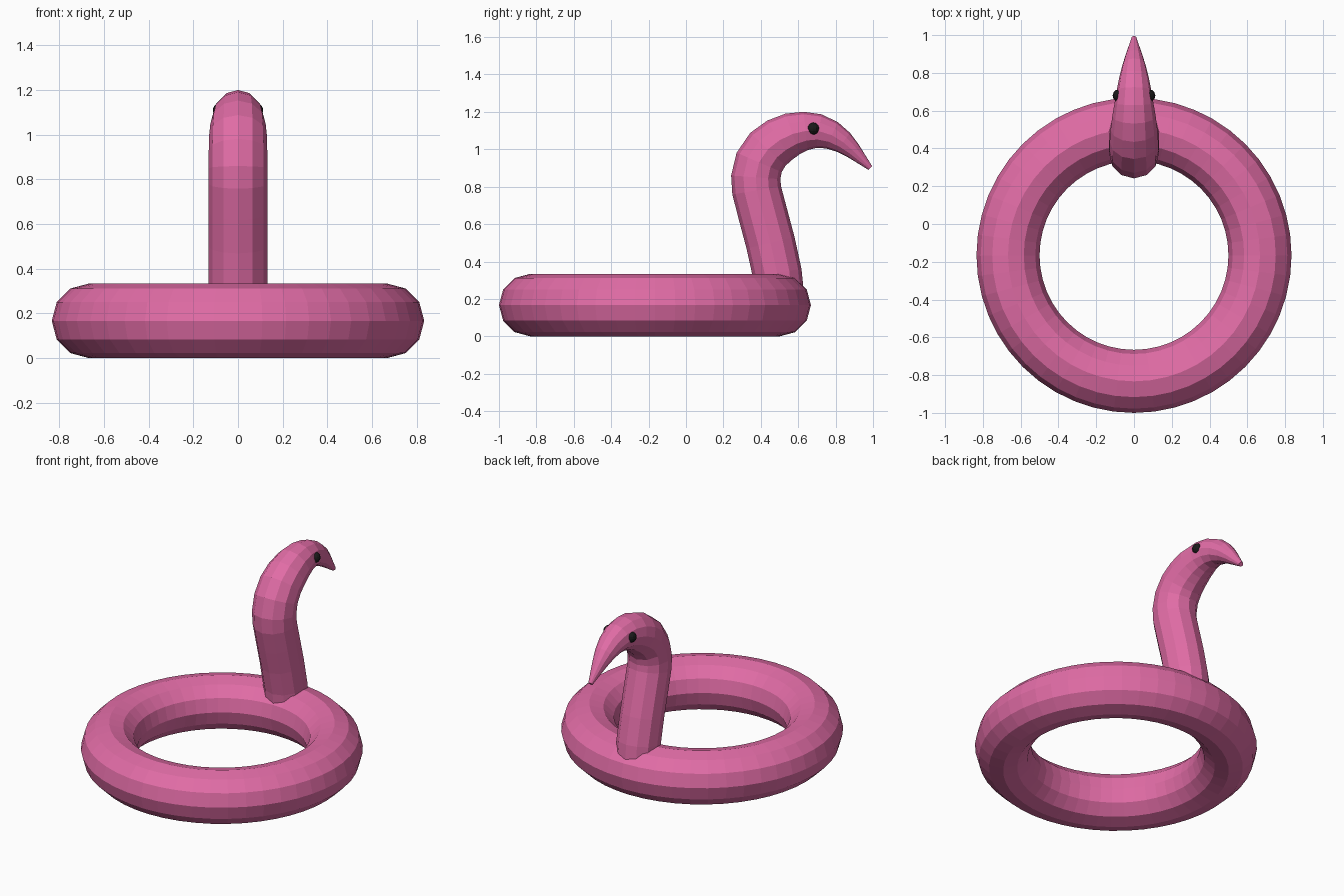
import bpy, math

if "Cube" in bpy.data.objects:
    bpy.data.objects.remove(bpy.data.objects["Cube"])


def material(name, rgb):
    m = bpy.data.materials.new(name)
    m.diffuse_color = (*rgb, 1)
    m.use_nodes = True
    m.node_tree.nodes["Principled BSDF"].inputs["Base Color"].default_value = m.diffuse_color
    return m


pink = material("pink", (0.75, 0.15, 0.38))
black = material("black", (0.01, 0.01, 0.01))

# Swim ring
bpy.ops.mesh.primitive_torus_add(major_segments=48, minor_segments=12,
                                 major_radius=0.667, minor_radius=0.167,
                                 location=(0, -0.166, 0.167))
ring = bpy.context.object
ring.name = "ring"
ring.data.materials.append(pink)

# Neck, head and beak: one tapering tube (y, z, radius)
path = [(0.505, 0.167, 0.132), (0.487, 0.34, 0.132), (0.452, 0.50, 0.132),
        (0.412, 0.65, 0.132), (0.378, 0.78, 0.132), (0.373, 0.85, 0.132),
        (0.391, 0.93, 0.131), (0.438, 1.0, 0.129), (0.50, 1.048, 0.124),
        (0.57, 1.082, 0.115), (0.64, 1.098, 0.103), (0.71, 1.097, 0.091),
        (0.78, 1.075, 0.077), (0.84, 1.038, 0.062), (0.89, 0.995, 0.046),
        (0.94, 0.945, 0.029), (0.985, 0.90, 0.014)]
curve = bpy.data.curves.new("neck_and_beak", 'CURVE')
curve.dimensions = '3D'
curve.bevel_depth = 1.0
curve.bevel_resolution = 4
curve.use_fill_caps = True
spline = curve.splines.new('POLY')
spline.points.add(len(path) - 1)
for p, (y, z, r) in zip(spline.points, path):
    p.co = (0, y, z, 1)
    p.radius = r
spline.use_smooth = False
neck = bpy.data.objects.new("neck_and_beak", curve)
bpy.context.collection.objects.link(neck)
curve.materials.append(pink)
bpy.ops.object.select_all(action='DESELECT')
neck.select_set(True)
bpy.context.view_layer.objects.active = neck
bpy.ops.object.convert(target='MESH')

# Eyes
for side, label in ((-1, "left"), (1, "right")):
    bpy.ops.mesh.primitive_uv_sphere_add(segments=12, ring_count=8, radius=0.033,
                                         location=(side * 0.08, 0.68, 1.11))
    eye = bpy.context.object
    eye.name = label + "_eye"
    eye.data.materials.append(black)
